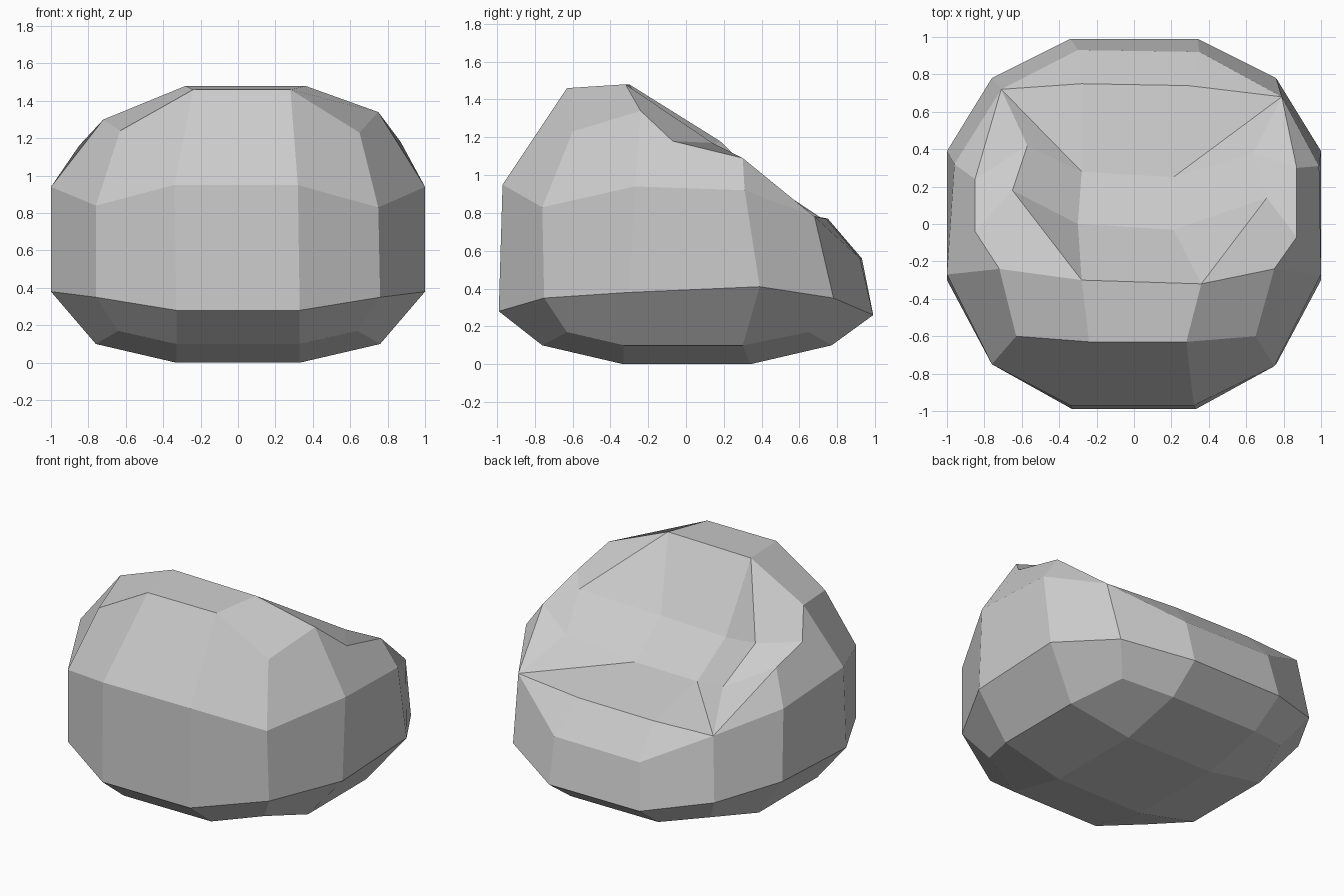
import bpy
import bmesh

default_cube = bpy.data.objects.get("Cube")
if default_cube:
    bpy.data.objects.remove(default_cube, do_unlink=True)

bm = bmesh.new()


def points(*coords):
    return [bm.verts.new(co) for co in coords]


def face(*verts):
    bm.faces.new(verts)


def mirrored_ring(half):
    """Ring running counter-clockwise from the front, mirrored across x."""
    right = points(*half)
    left = points(*[(-x, y, z) for x, y, z in half])
    return right + left[::-1]


def bridge(lower, upper, closed=False):
    count = len(lower)
    for i in range(count if closed else count - 1):
        j = (i + 1) % count
        face(lower[i], lower[j], upper[j], upper[i])


# Rounded underside: flat base, lower bevel and widest girth
base = mirrored_ring([(.33, -.33, 0), (.33, .34, 0)])
bevel = mirrored_ring([(.33, -.76, .1), (.64, -.63, .17), (.76, -.33, .1),
                       (.76, .3, .1), (.64, .65, .17), (.33, .77, .1)])
girth = mirrored_ring([(.33, -.99, .28), (.76, -.75, .35), (1, -.3, .38),
                       (1, .39, .41), (.76, .78, .35), (.34, .99, .26)])
face(*base)
for end, (before, corner, after) in zip(base, [(0, 1, 2), (3, 4, 5), (6, 7, 8), (9, 10, 11)]):
    face(end, bevel[before], bevel[corner], bevel[after])
for a, b, (i, j) in zip(base, base[1:] + base[:1], [(2, 3), (5, 6), (8, 9), (11, 0)]):
    face(a, b, bevel[j], bevel[i])
bridge(bevel, girth, closed=True)

# Uneven shoulder, dropping toward the back
right_shoulder = points((.32, -.97, .95), (.75, -.76, .83), (1, -.27, .94),
                        (.99, .31, .92), (.79, .68, .78), (.35, .92, .56))
left_shoulder = points((-.34, -.97, .95), (-.76, -.75, .84), (-1, -.27, .94),
                       (-.96, .32, .87), (-.71, .72, .77), (-.3, .93, .56))
bridge(girth, right_shoulder + left_shoulder[::-1], closed=True)

# Rows across the top, each from left to right
brow = points((-.63, -.6, 1.24), (-.24, -.63, 1.46), (.28, -.63, 1.46), (.65, -.6, 1.23))
ridge = points((-.72, -.24, 1.3), (-.28, -.3, 1.48), (.36, -.32, 1.48), (.75, -.24, 1.34))
shelf = points((-.85, -.04, 1.16), (-.65, .18, 1.18), (-.3, 0, 1.06),
               (.21, -.03, 1.06), (.71, .14, 1.17), (.87, -.07, 1.18))
hollow = points((-.85, .24, 1.09), (-.57, .42, .95), (-.28, .28, .86),
                (.21, .25, .85), (.64, .38, .97), (.87, .3, 1.09))
lip = points((-.28, .75, .77), (.29, .74, .77))

# Middle strip of the top, from the front wall over the ridge into the hollow
face(left_shoulder[0], right_shoulder[0], brow[2], brow[1])
bridge(brow, ridge)
face(ridge[1], ridge[2], shelf[3], shelf[2])
bridge(shelf, hollow)
face(hollow[2], hollow[3], lip[1], lip[0])
face(lip[0], lip[1], right_shoulder[5], left_shoulder[5])


def close_side(shoulder, brow, ridge, shelf, hollow, lip):
    """Faces joining one shoulder to the hollow; rows start at that side."""
    front, corner, side, rear_side, rear_corner, rear = shoulder
    face(front, corner, brow[0], brow[1])
    face(corner, side, ridge[0], brow[0])
    face(side, rear_side, hollow[0], shelf[0], ridge[0])
    face(ridge[0], ridge[1], shelf[1], shelf[0])
    face(ridge[1], shelf[1], shelf[2])
    face(rear_side, rear_corner, hollow[0])
    face(hollow[0], hollow[1], rear_corner)
    face(hollow[1], hollow[2], rear_corner)
    face(hollow[2], lip[0], rear_corner)
    face(lip[0], rear, rear_corner)


rows = (brow, ridge, shelf, hollow, lip)
close_side(left_shoulder, *rows)
close_side(right_shoulder, *[row[::-1] for row in rows])
bmesh.ops.recalc_face_normals(bm, faces=bm.faces[:])

mesh = bpy.data.meshes.new("rock")
bm.to_mesh(mesh)
bm.free()

# Plain stone colour
stone = bpy.data.materials.new("stone grey")
stone.use_nodes = True
colour = (.6, .6, .6, 1)
stone.diffuse_color = colour
stone.node_tree.nodes["Principled BSDF"].inputs["Base Color"].default_value = colour
mesh.materials.append(stone)

rock = bpy.data.objects.new("rock", mesh)
bpy.context.collection.objects.link(rock)
